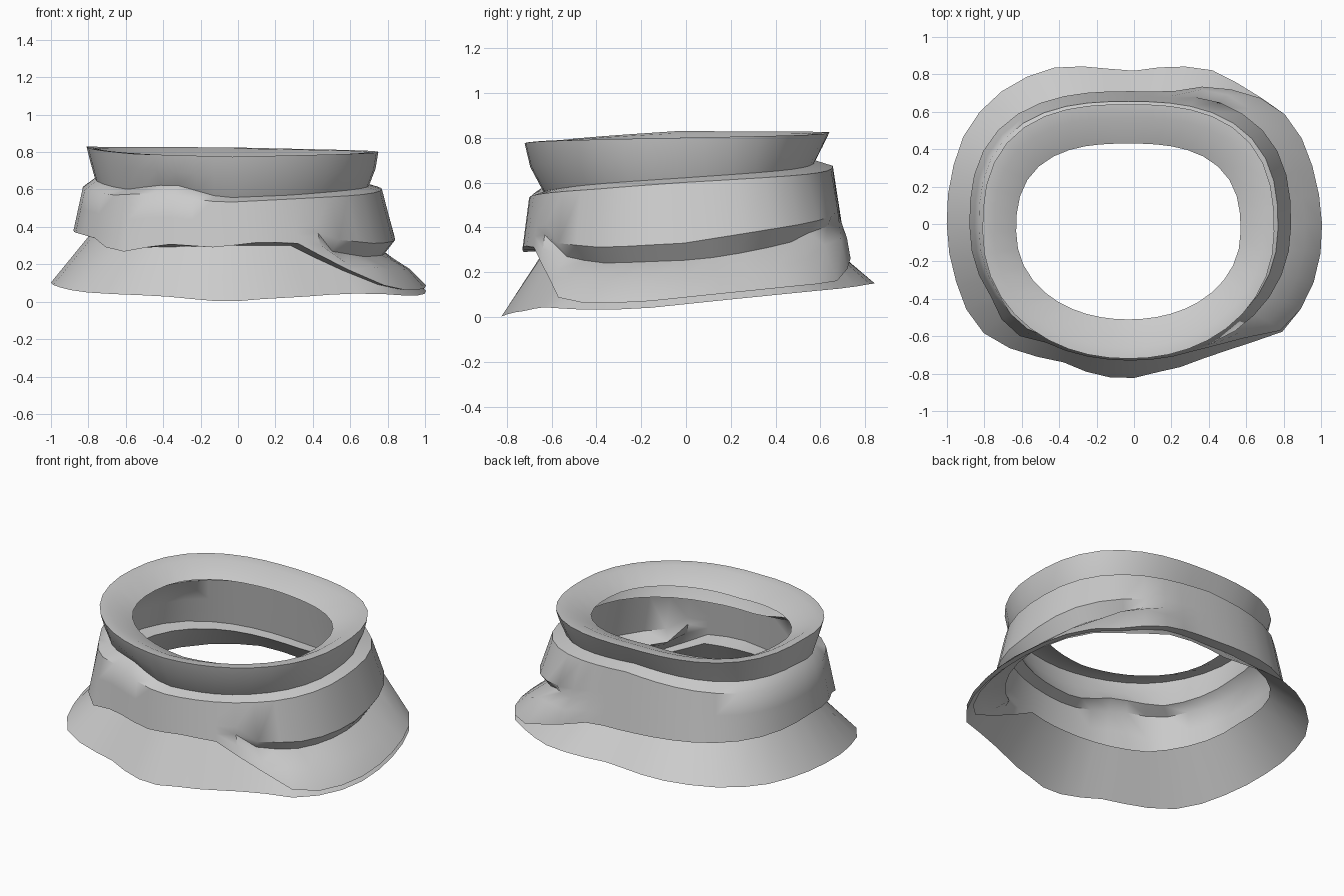
import bpy, bmesh
from math import sin, cos, radians

if "Cube" in bpy.data.objects:
    bpy.data.objects.remove(bpy.data.objects["Cube"])

N = 40                                   # segments around the collar
ANGLES = [i * 360 / N for i in range(N)]  # 0 right, 90 back, 180 left, 270 front


def key(keys, a):
    """Periodic linear interpolation of (angle, value...) keys."""
    ks = sorted((k[0] % 360,) + tuple(k[1:]) for k in keys)
    ks = [(ks[-1][0] - 360,) + ks[-1][1:]] + ks + [(ks[0][0] + 360,) + ks[0][1:]]
    a %= 360
    for p, q in zip(ks, ks[1:]):
        if p[0] <= a <= q[0]:
            t = (a - p[0]) / max(q[0] - p[0], 1e-6)
            return [u + (v - u) * t for u, v in zip(p[1:], q[1:])]


def oval(x0, x1, y0, y1, zkeys):
    """Ring from its extents: squarer at the back, rounder at the front."""
    cx, cy, rx, ry = (x0 + x1) / 2, (y0 + y1) / 2, (x1 - x0) / 2, (y1 - y0) / 2
    pts = []
    for a in ANGLES:
        c, s = cos(radians(a)), sin(radians(a))
        n = 2.65 if s > 0 else 2.1
        r = (abs(c / rx) ** n + abs(s / ry) ** n) ** (-1 / n)
        pts.append((cx + r * c, cy + r * s, key(zkeys, a)[0]))
    return pts


def lerp(p, q, t):
    return tuple(u + (v - u) * t for u, v in zip(p, q))


def mix(ra, rb, w):
    ws = w if isinstance(w, list) else [w] * N
    return [lerp(p, q, t) for p, q, t in zip(ra, rb, ws)]


def adjust(ring, scale=1.0, dz=0.0):
    return [(x * scale, y * scale, z + dz) for x, y, z in ring]


# flared hem: angle, radius, height
hem_keys = [(12, 1.0, .08), (33, 1.01, .115), (49, .94, .13), (65, .92, .15),
            (77, .86, .15), (93, .81, .15), (107, .88, .15), (119, .95, .15),
            (134, 1.0, .135), (149, 1.03, .12), (166, 1.01, .11), (182, 1.0, .1),
            (199, 1.0, .075), (212, 1.01, .055), (219, .98, .045), (241, .83, .03),
            (260, .83, .005), (267, .83, 0), (280, .80, .015), (300, .81, .03),
            (312, .865, .045), (324, .98, .04), (337, 1.01, .03), (350, 1.01, .04)]
hem = []
for a in ANGLES:
    r, z = key(hem_keys, a)
    hem.append((r * cos(radians(a)), r * sin(radians(a)), z))

# wrapped band, its undercut and top edge
crease = oval(-.79, .75, -.63, .64,
              [(0, .33), (90, .32), (180, .36), (225, .29), (270, .30), (300, .30)])
band_low = oval(-.88, .84, -.73, .71,
                [(0, .33), (65, .31), (90, .32), (150, .36), (180, .38), (205, .35),
                 (222, .26), (240, .31), (262, .29), (282, .32), (300, .31)])
band_top = oval(-.83, .77, -.70, .655,
                [(0, .60), (90, .675), (180, .61), (215, .57), (235, .58),
                 (265, .53), (290, .545), (330, .57)])

# small overlap bump at the front left of the band
bump = [key([(0, 0), (207, 0), (218, .05), (226, .05), (234, 0)], a)[0] for a in ANGLES]
band_low = [(x * (1 + b), y * (1 + b), z) for (x, y, z), b in zip(band_low, bump)]
band_top = [(x * (1 + b / 2), y * (1 + b / 2), z) for (x, y, z), b in zip(band_top, bump)]

# on the right side the band splits: a lower fold drops to the hem below a groove
drop = [key([(-62, 0), (-34, 1), (44, 1), (74, 0), (180, 0)], a)[0] for a in ANGLES]
split = [key([(-54, 0), (-45, 1), (45, 1), (66, 0), (180, 0)], a)[0] for a in ANGLES]
edge_z = [(-45, .33), (-25, .31), (0, .33), (25, .39), (64, .47), (180, .47)]
shelf_z = [(-45, .21), (-30, .17), (12, .18), (35, .25), (60, .43), (180, .43)]
upper_edge = [(x, y, key(edge_z, a)[0]) for (x, y, z), a in zip(band_low, ANGLES)]
groove = [(x * .93, y * .93, (key(edge_z, a)[0] * .5 + key(shelf_z, a)[0] * .5))
          for (x, y, z), a in zip(band_low, ANGLES)]
shelf = [(x * .91, y * .91, key(shelf_z, a)[0]) for (x, y, z), a in zip(hem, ANGLES)]

fold_edge = mix(band_low, adjust(hem, 1.0, .03), drop)
under = mix(crease, adjust(hem, .96, .035), drop)
fold_shelf = mix(mix(fold_edge, band_top, .2), shelf, split)
fold_groove = mix(mix(fold_edge, band_top, .4), groove, split)
fold_upper = mix(mix(fold_edge, band_top, .55), upper_edge, split)

# rolled top rim, turning inward to the neck opening
neck = oval(-.765, .70, -.635, .575,
            [(0, .62), (90, .70), (180, .66), (215, .60), (240, .63), (265, .555), (300, .57)])
roll = oval(-.79, .735, -.695, .61, [(0, .71), (90, .765), (180, .75), (270, .67)])
rim = oval(-.81, .75, -.72, .64, [(0, .80), (90, .825), (180, .83), (225, .79), (270, .775)])
lip = oval(-.75, .69, -.66, .57, [(0, .80), (90, .82), (180, .82), (225, .79), (270, .77)])
opening = oval(-.63, .57, -.51, .43, [(0, .73), (90, .765), (180, .75), (270, .70)])


def loft(name, rings):
    bm = bmesh.new()
    vs = [[bm.verts.new(p) for p in ring] for ring in rings]
    for lo, hi in zip(vs, vs[1:]):
        for j in range(N):
            k = (j + 1) % N
            bm.faces.new((lo[j], lo[k], hi[k], hi[j]))
    me = bpy.data.meshes.new(name)
    bm.to_mesh(me)
    bm.free()
    ob = bpy.data.objects.new(name, me)
    bpy.context.collection.objects.link(ob)
    bpy.context.view_layer.objects.active = ob
    ob.select_set(True)
    bpy.ops.object.shade_smooth_by_angle(angle=radians(50))
    return ob


loft("cloth_collar", [hem, under, fold_edge, fold_shelf, fold_groove, fold_upper,
                      band_top, neck, roll, rim, lip, opening])
